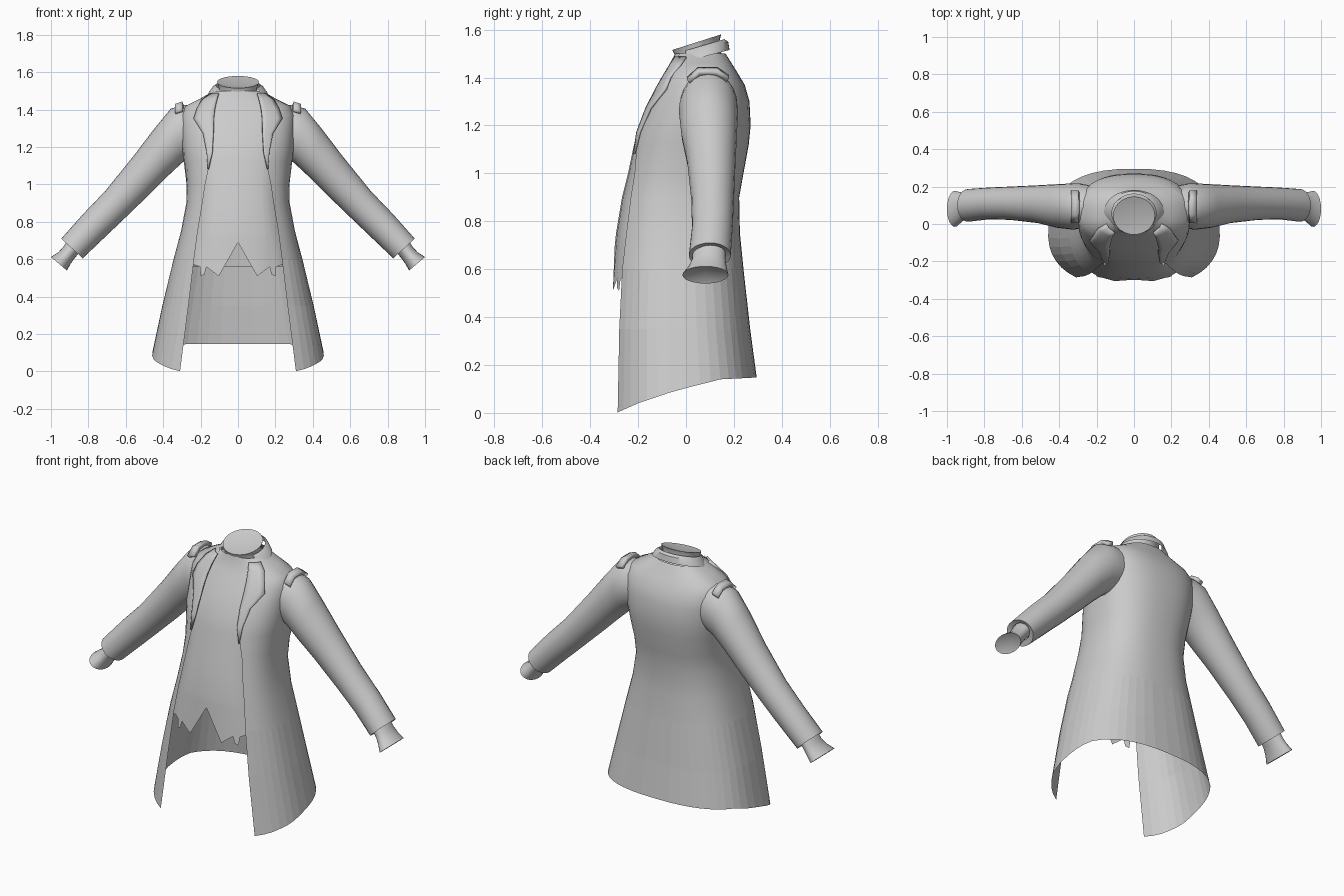
import bpy
from math import sin, cos, asin, pi, radians

cube = bpy.data.objects.get("Cube")
if cube:
    bpy.data.objects.remove(cube, do_unlink=True)

grey = bpy.data.materials.new("cloth_grey")
grey.use_nodes = True
grey.diffuse_color = (0.6, 0.6, 0.6, 1)
grey.node_tree.nodes["Principled BSDF"].inputs["Base Color"].default_value = (0.6, 0.6, 0.6, 1)


def add_mesh(name, verts, faces, angle=40, thickness=0):
    mesh = bpy.data.meshes.new(name)
    mesh.from_pydata(verts, [], faces)
    mesh.materials.append(grey)
    mesh.polygons.foreach_set("use_smooth", [True] * len(mesh.polygons))
    mesh.set_sharp_from_angle(angle=radians(angle))
    obj = bpy.data.objects.new(name, mesh)
    bpy.context.collection.objects.link(obj)
    if thickness:
        mod = obj.modifiers.new("thickness", 'SOLIDIFY')
        mod.thickness = thickness
    return obj


def loft(name, rows, closed=False, cap=None, **options):
    """Skin a list of equal point rows; cap is an optional centre point for the last row."""
    n = len(rows[0])
    verts = [p for row in rows for p in row]
    faces = []
    for i in range(len(rows) - 1):
        for j in range(n if closed else n - 1):
            k = (j + 1) % n
            faces.append((i * n + j, i * n + k, (i + 1) * n + k, (i + 1) * n + j))
    if cap:
        base = len(verts) - n
        verts.append(cap)
        faces += [(base + j, base + (j + 1) % n, len(verts) - 1) for j in range(n)]
    return add_mesh(name, verts, faces, **options)


# Body profile: height, half width, front y, back y, half width of the opening
BODY = [
    (0.00, 0.475, -0.335, 0.305, 0.31),
    (0.15, 0.45, -0.33, 0.295, 0.29),
    (0.35, 0.405, -0.325, 0.268, 0.265),
    (0.60, 0.345, -0.315, 0.24, 0.235),
    (0.75, 0.305, -0.30, 0.225, 0.215),
    (0.90, 0.277, -0.275, 0.222, 0.19),
    (1.00, 0.275, -0.25, 0.24, 0.175),
    (1.12, 0.29, -0.225, 0.262, 0.15),
    (1.20, 0.30, -0.202, 0.27, 0.135),
    (1.30, 0.305, -0.155, 0.265, 0.135),
    (1.37, 0.305, -0.115, 0.245, 0.13),
    (1.42, 0.28, -0.085, 0.215, 0.125),
    (1.46, 0.20, -0.065, 0.19, 0.12),
    (1.50, 0.13, -0.055, 0.165, 0.10),
]
POWER = 2.5


def body_at(z):
    for a, b in zip(BODY, BODY[1:]):
        if z <= b[0]:
            f = (z - a[0]) / (b[0] - a[0])
            return [p + (q - p) * f for p, q in zip(a, b)][1:]
    return list(BODY[-1][1:])


def signed_power(v):
    return (1 if v >= 0 else -1) * abs(v) ** (2 / POWER)


def oval(half, front, back, t):
    """Point on a squarish oval, t measured from the front towards +x."""
    mid, depth = (front + back) / 2, (back - front) / 2
    return half * signed_power(sin(t)), mid - depth * signed_power(cos(t))


def angle_for(x, half):
    return asin(min(1, x / half) ** (POWER / 2))


# Coat: open at the front, with a hem that drops towards the front corners
HEM = [(-0.29, 0), (-0.2, 0.04), (-0.05, 0.09), (0.15, 0.14), (0.31, 0.148)]


def hem_height(y):
    for (y0, z0), (y1, z1) in zip(HEM, HEM[1:]):
        if y <= y1:
            return z0 + (z1 - z0) * max(0, y - y0) / (y1 - y0)
    return HEM[-1][1]


def coat_point(z, f, hem=False):
    half, front, back, edge = body_at(z)
    start = angle_for(edge, half)
    x, y = oval(half, front, back, start + (2 * pi - 2 * start) * f)
    if hem:
        return coat_point(hem_height(y), f)
    return x, y, z


SEGMENTS = 36
steps = [j / SEGMENTS for j in range(SEGMENTS + 1)]
rows = [[coat_point(0, f, hem=True) for f in steps]]
rows += [[coat_point(b[0], f) for f in steps] for b in BODY[2:]]
coat = loft("coat_body", rows, angle=60)
for face in coat.data.polygons:
    face.use_smooth = face.center.z > 0.6

# Waistcoat: a full tube under the coat with a notched front hem
NOTCHES = [(0, 0.69), (0.1, 0.51), (0.17, 0.56), (0.175, 0.52),
           (0.195, 0.51), (0.205, 0.56), (0.235, 0.57)]


def vest_size(z):
    half, front, back, _ = body_at(z)
    return half * 0.93, front + 0.008, back - 0.02


half_hem = vest_size(0.55)[0]
columns = [(angle_for(x, half_hem), z) for x, z in NOTCHES]
last = columns[-1][0]
columns += [(last + (pi - last) * k / 12, 0.56) for k in range(1, 13)]
columns += [(2 * pi - t, z) for t, z in columns[-2:0:-1]]
rows = [[(*oval(*vest_size(z), t), z) for t, z in columns]]
for z in [0.72] + [b[0] for b in BODY[4:]]:
    rows.append([(*oval(*vest_size(z), t), z) for t, _ in columns])
loft("waistcoat", rows, closed=True, angle=60)


def tilted_ring(half, front, back, z_front, z_back, start=0, count=28):
    """Round ring leaning up towards the back; start leaves a gap at the front."""
    ring = []
    for j in range(count + (1 if start else 0)):
        t = start + (2 * pi - 2 * start) * j / count
        k = (1 - cos(t)) / 2
        ring.append((half * sin(t), front + (back - front) * k, z_front + (z_back - z_front) * k))
    return ring


# Neck of the shirt, with a shallow closed top
neck = [
    tilted_ring(0.15, -0.07, 0.16, 1.43, 1.47),
    tilted_ring(0.11, -0.046, 0.145, 1.46, 1.51),
    tilted_ring(0.10, -0.043, 0.135, 1.485, 1.535),
    tilted_ring(0.112, -0.057, 0.147, 1.515, 1.58),
]
loft("shirt_neck", neck, closed=True, cap=(0, 0.045, 1.53))

# Turned collar around the back of the neck
gap = radians(55)
collar = [
    tilted_ring(0.16, -0.05, 0.182, 1.455, 1.515, gap),
    tilted_ring(0.135, -0.05, 0.176, 1.49, 1.55, gap),
    tilted_ring(0.118, -0.045, 0.16, 1.50, 1.56, gap),
]
loft("collar", collar)

# Lapels: height, inner x, outer x
LAPEL = [(1.08, 0.158, 0.162), (1.17, 0.138, 0.168), (1.27, 0.132, 0.188),
         (1.35, 0.13, 0.238), (1.40, 0.125, 0.222), (1.45, 0.115, 0.195), (1.485, 0.105, 0.15)]
for side, s in (("left", 1), ("right", -1)):
    rows = []
    for z, inner, outer in LAPEL:
        half, front, back, _ = body_at(z)
        row = []
        for k in range(5):
            x = inner + (outer - inner) * k / 4
            px, py = oval(half, front, back, angle_for(x, half))
            row.append((s * px, py - 0.012, z + 0.003))
        rows.append(row[::s])
    loft(side + "_lapel", rows, thickness=0.01)


def arm_ring(s, top, bottom, y0, y1, count=24):
    ring = []
    for j in range(count):
        a = 2 * pi * j / count
        x = (top[0] + bottom[0]) / 2 + (top[0] - bottom[0]) / 2 * cos(a)
        z = (top[1] + bottom[1]) / 2 + (top[1] - bottom[1]) / 2 * cos(a)
        ring.append((s * x, (y0 + y1) / 2 - s * (y1 - y0) / 2 * sin(a), z))
    return ring


# Sleeves and shirt cuffs: top point, bottom point, front y, back y
SLEEVE = [
    ((0.20, 1.42), (0.22, 1.16), 0.0, 0.20),
    ((0.29, 1.425), (0.26, 1.14), -0.025, 0.215),
    ((0.36, 1.405), (0.30, 1.115), -0.03, 0.217),
    ((0.45, 1.295), (0.375, 1.045), -0.02, 0.213),
    ((0.56, 1.15), (0.47, 0.95), 0.005, 0.207),
    ((0.71, 0.965), (0.61, 0.815), 0.022, 0.20),
    ((0.83, 0.84), (0.72, 0.71), 0.025, 0.195),
    ((0.945, 0.71), (0.83, 0.605), 0.012, 0.187),
    ((0.92, 0.70), (0.85, 0.63), 0.04, 0.165),
]
CUFF = [
    ((0.90, 0.72), (0.835, 0.65), 0.03, 0.165),
    ((0.935, 0.665), (0.87, 0.61), 0.025, 0.165),
    ((0.96, 0.638), (0.895, 0.575), 0.01, 0.17),
    ((1.0, 0.612), (0.915, 0.54), -0.015, 0.177),
]
STRAP = [(0.005, 1.397), (0.05, 1.438), (0.13, 1.438), (0.18, 1.405)]
for side, s in (("left", 1), ("right", -1)):
    loft(side + "_sleeve", [arm_ring(s, *r) for r in SLEEVE], closed=True, angle=50)
    loft(side + "_shirt_cuff", [arm_ring(s, *r) for r in CUFF], closed=True,
         cap=(s * 0.94, 0.08, 0.59), angle=50)
    # Shoulder strap
    rows = [[(s * 0.298, y, z + 0.006), (s * 0.338, y, z - 0.008)][::s] for y, z in STRAP]
    loft(side + "_shoulder_strap", rows, angle=20, thickness=0.025)
